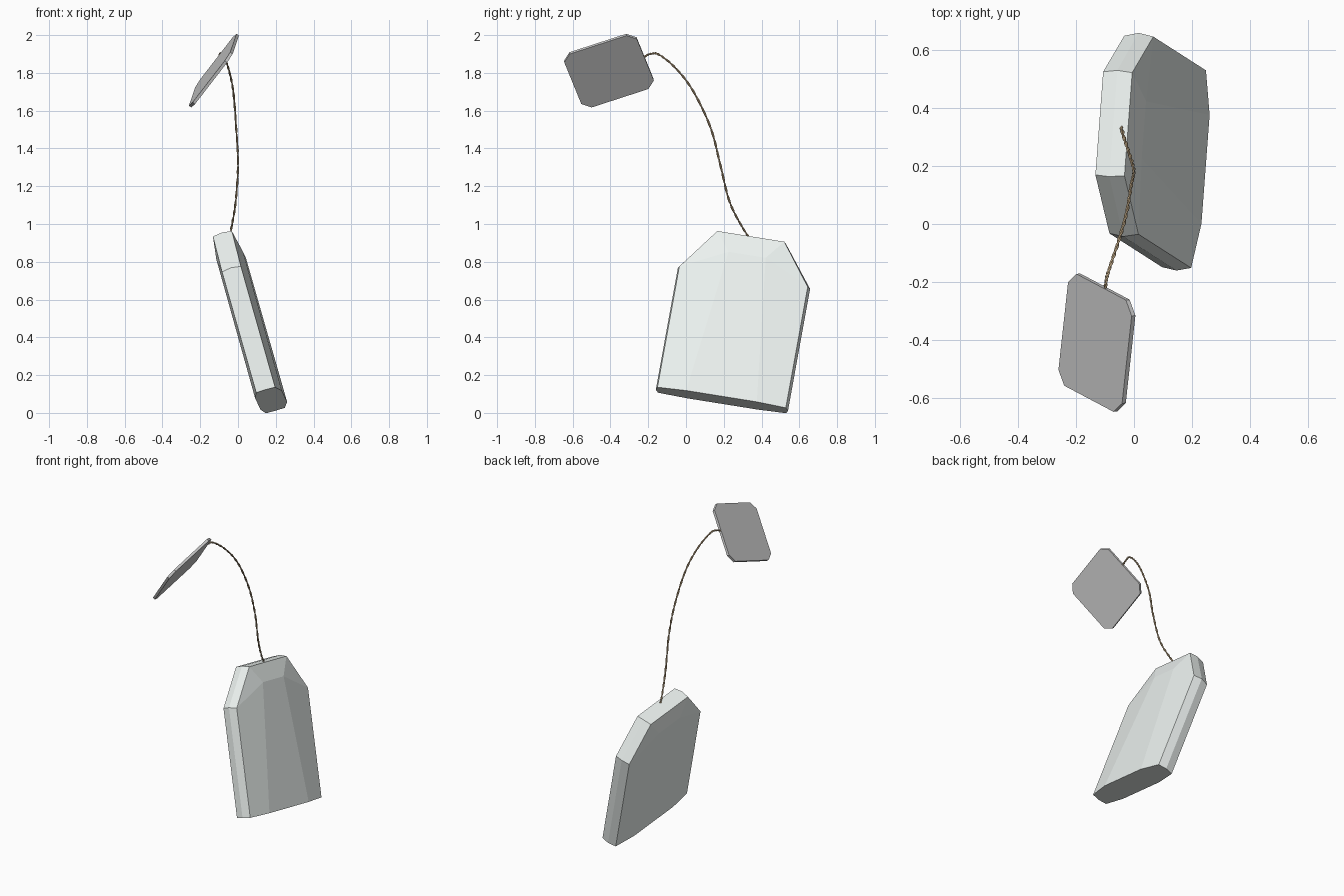
import bpy, bmesh, math
from mathutils import Vector

if "Cube" in bpy.data.objects:
    bpy.data.objects.remove(bpy.data.objects["Cube"])


def material(name, rgb):
    m = bpy.data.materials.new(name)
    m.diffuse_color = (*rgb, 1)
    m.use_nodes = True
    m.node_tree.nodes["Principled BSDF"].inputs["Base Color"].default_value = m.diffuse_color
    return m


def frame(up, side):
    """Orthonormal side, up and outward axes."""
    v = Vector(up).normalized()
    u = Vector(side)
    u = (u - u.dot(v) * v).normalized()
    return u, v, u.cross(v)


def finish(bm, name, origin, axes):
    """Place a locally built mesh along the given axes."""
    u, v, n = axes
    for vert in bm.verts:
        c = vert.co.copy()
        vert.co = Vector(origin) + u * c.x + v * c.y + n * c.z
    bmesh.ops.recalc_face_normals(bm, faces=bm.faces[:])
    me = bpy.data.meshes.new(name)
    bm.to_mesh(me)
    bm.free()
    ob = bpy.data.objects.new(name, me)
    bpy.context.collection.objects.link(ob)
    return ob


# Bag: house-shaped outline, ridged rim, padded panel on both sides
outline = [(-.345, 0), (-.345, .675), (-.18, .90), (.18, .90), (.345, .675), (.345, 0)]
bm = bmesh.new()
rim = [bm.verts.new((x * 1.03, y + (.006 if y > .5 else 0), 0)) for x, y in outline]
bottoms = []
for s, bulge in ((1, .025), (-1, .018)):
    c = [bm.verts.new((x, y, s * .052)) for x, y in outline]
    bl, pl, pr, br = [bm.verts.new((x, y, s * (.052 + bulge)))
                      for x, y in ((-.19, 0), (-.10, .79), (.10, .79), (.19, 0))]
    for f in ((c[0], bl, pl, c[1]), (c[1], pl, c[2]), (c[2], pl, pr, c[3]),
              (c[3], pr, c[4]), (c[4], pr, br, c[5]), (bl, br, pr, pl)):
        bm.faces.new(f)
    for i in range(5):
        bm.faces.new((rim[i], rim[i + 1], c[i + 1], c[i]))
    bottoms.append([c[0], bl, br, c[5]])
bm.faces.new([rim[0]] + bottoms[0] + [rim[5]] + bottoms[1][::-1])
bag = finish(bm, "bag", (.172, .19, .067), frame((-.242, .155, .855), (.05, .68, -.105)))
bag.data.materials.append(material("pale_paper", (.84, .89, .87)))

# Tag: thin card with clipped corners
A, a, B, b = .203, .159, .188, .146
bm = bmesh.new()
card = [(A, b), (a, B), (-a, B), (-A, b), (-A, -b), (-a, -B), (a, -B), (A, -b)]
face = bm.faces.new([bm.verts.new((x, y, -.008)) for x, y in card])
ext = bmesh.ops.extrude_face_region(bm, geom=[face], use_keep_orig=True)
for g in ext["geom"]:
    if isinstance(g, bmesh.types.BMVert):
        g.co.z = .008
finish(bm, "tag", (-.1275, -.408, 1.812), frame((.17, -.09, .22), (.035, .3, .1)))

# String: two strands twisted round a smooth path from bag to tag
path = [Vector(p) for p in (
    (-.05, .355, .90), (-.035, .30, .98), (-.012, .23, 1.12), (0, .18, 1.32),
    (-.01, .13, 1.51), (-.025, .04, 1.70), (-.05, -.05, 1.82),
    (-.08, -.14, 1.895), (-.095, -.19, 1.90), (-.10, -.235, 1.875))]


def spline(t):
    i = min(int(t), len(path) - 2)
    f = t - i
    p0, p1, p2, p3 = (path[max(0, min(len(path) - 1, i + k))] for k in (-1, 0, 1, 2))
    return .5 * (2 * p1 + (p2 - p0) * f + (2 * p0 - 5 * p1 + 4 * p2 - p3) * f * f
                 + (3 * p1 - p0 - 3 * p2 + p3) * f ** 3)


brown = material("string_brown", (.50, .37, .22))
STEPS = 160
for k in range(2):
    cu = bpy.data.curves.new("string_strand", 'CURVE')
    cu.dimensions = '3D'
    cu.bevel_depth = .0036
    cu.bevel_resolution = 1
    cu.use_fill_caps = True
    sp = cu.splines.new('POLY')
    sp.points.add(STEPS)
    for i in range(STEPS + 1):
        t = i / STEPS * (len(path) - 1)
        p = spline(t)
        d = (spline(min(t + .01, len(path) - 1)) - spline(max(t - .01, 0))).normalized()
        e = d.cross(Vector((1, 0, 0))).normalized()
        ang = i * .6 + k * math.pi
        p = p + .0028 * (e * math.cos(ang) + d.cross(e) * math.sin(ang))
        sp.points[i].co = (*p, 1)
    cu.materials.append(brown)
    bpy.context.collection.objects.link(bpy.data.objects.new("string_strand", cu))
